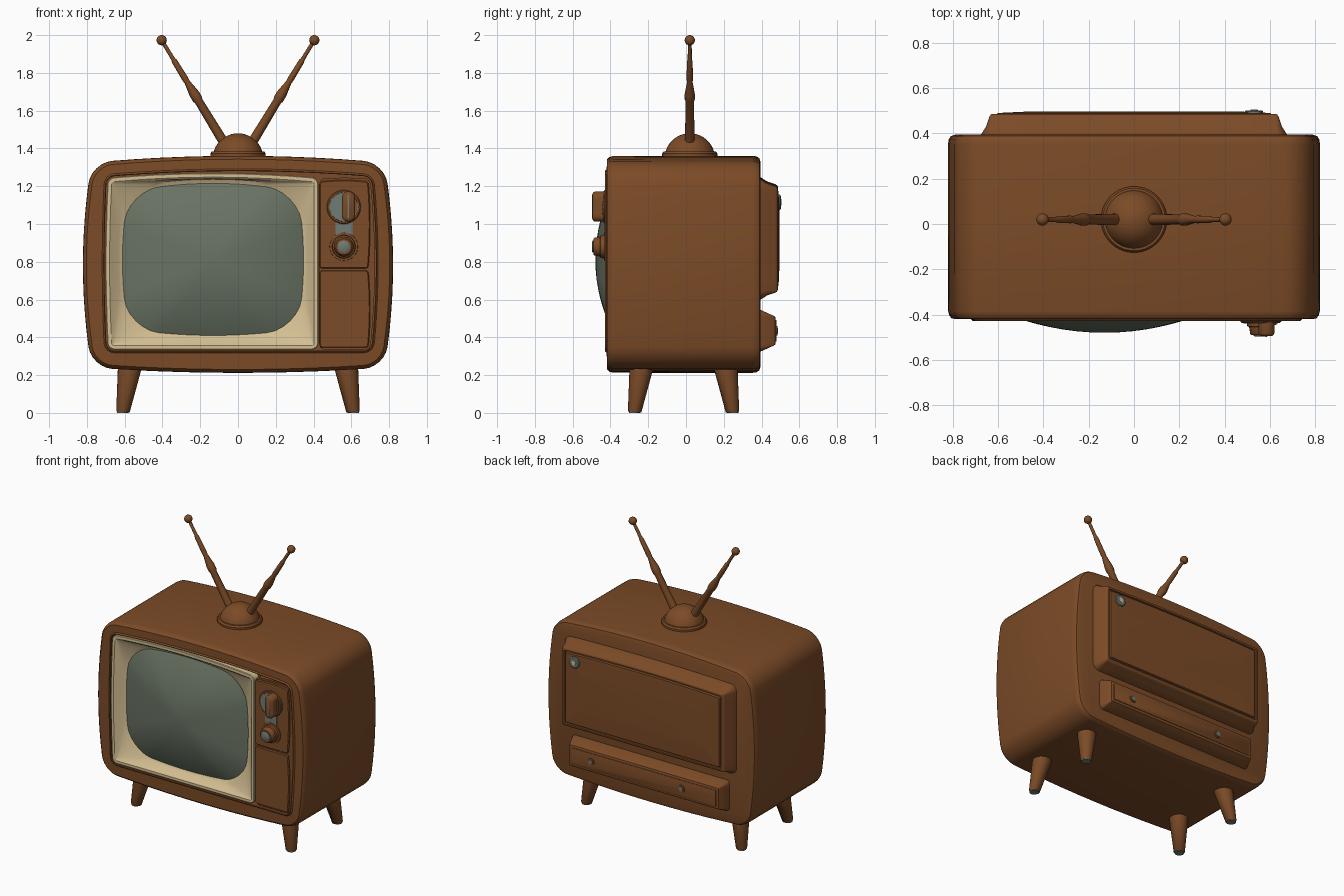
import bpy, bmesh, math
from mathutils import Vector

cube = bpy.data.objects.get("Cube")
if cube:
    bpy.data.objects.remove(cube, do_unlink=True)


def material(name, rgb):
    m = bpy.data.materials.new(name)
    m.use_nodes = True
    m.diffuse_color = (*rgb, 1)
    m.node_tree.nodes["Principled BSDF"].inputs["Base Color"].default_value = (*rgb, 1)
    return m


BROWN = material("brown wood", (0.2, 0.07, 0.02))
CREAM = material("cream plastic", (0.66, 0.52, 0.29))
GLASS = material("grey green glass", (0.14, 0.17, 0.125))
METAL = material("dull metal", (0.16, 0.2, 0.18))


def outline(box, bulge=(0, 0, 0, 0), r=0.03, inset=0.0, arc=6, side=10):
    """Rounded rectangle in x, z whose left, right, bottom, top sides bow outward."""
    x0, x1, z0, z1 = box[0] + inset, box[1] - inset, box[2] + inset, box[3] - inset
    r = max(r - inset, 0.004)
    corners = [(x1 - r, z1 - r), (x0 + r, z1 - r), (x0 + r, z0 + r), (x1 - r, z0 + r)]
    pts = []
    for i, (cx, cz) in enumerate(corners):
        for k in range(arc + 1):
            a = (i + k / arc) * math.pi / 2
            pts.append(Vector((cx + r * math.cos(a), cz + r * math.sin(a))))
        a = (i + 1) * math.pi / 2
        nxt = Vector(corners[(i + 1) % 4]) + Vector((math.cos(a), math.sin(a))) * r
        last = pts[-1]
        pts += [last.lerp(nxt, k / side) for k in range(1, side)]
    cx, cz, hw, hh = (x0 + x1) / 2, (z0 + z1) / 2, (x1 - x0) / 2, (z1 - z0) / 2
    out = []
    for p in pts:
        u, v = (p.x - cx) / hw, (p.y - cz) / hh
        bx = bulge[1] if u > 0 else bulge[0]
        bz = bulge[3] if v > 0 else bulge[2]
        out.append((p.x + bx * u * (1 - v * v), p.y + bz * v * (1 - u * u)))
    return out


def skin(name, rings, mat, caps=(True, True), angle=35):
    """Joins rings of 3D points into one surface."""
    bm = bmesh.new()
    loops = [[bm.verts.new(p) for p in ring] for ring in rings]
    n = len(loops[0])
    for a, b in zip(loops, loops[1:]):
        for i in range(n):
            bm.faces.new((a[i], a[(i + 1) % n], b[(i + 1) % n], b[i]))
    for use, loop in zip(caps, (loops[0], loops[-1])):
        if use:
            bm.faces.new(loop)
    bmesh.ops.recalc_face_normals(bm, faces=bm.faces)
    me = bpy.data.meshes.new(name)
    bm.to_mesh(me)
    bm.free()
    me.materials.append(mat)
    me.shade_smooth()
    me.set_sharp_from_angle(angle=math.radians(angle))
    ob = bpy.data.objects.new(name, me)
    bpy.context.collection.objects.link(ob)
    return ob


def loft(name, layers, mat, **kw):
    return skin(name, [[(x, y, z) for x, z in loop] for loop, y in layers], mat, **kw)


def plate(name, box, steps, mat, bulge=(0, 0, 0, 0), r=0.03):
    """Stack of insets of one outline: steps are (inset, y)."""
    return loft(name, [(outline(box, bulge, r, i), y) for i, y in steps], mat)


def rod(name, start, end, profile, mat, n=24):
    """Turned part: profile holds (fraction along the axis, radius)."""
    start, end = Vector(start), Vector(end)
    q = (end - start).to_track_quat('Z', 'Y')
    ring = [(math.cos(2 * math.pi * k / n), math.sin(2 * math.pi * k / n)) for k in range(n)]
    return skin(name, [[start.lerp(end, t) + q @ Vector((c * r, s * r, 0)) for c, s in ring]
                       for t, r in profile], mat)


def dome(r, n=10, start=0.0):
    """Profile of a sphere or half sphere along an axis from 0 to 1."""
    angles = [start + (math.pi / 2 - start) * k / n for k in range(n)] + [math.pi / 2 - 0.02]
    lo = math.sin(start)
    return [((math.sin(a) - lo) / (1 - lo), r * math.cos(a)) for a in angles]


# Cabinet with a shallow opening in the front
case = (-0.775, 0.775, 0.24, 1.325)
case_bow = (0.046, 0.046, 0.028, 0.036)
opening = (-0.695, 0.705, 0.33, 1.25)
open_bow = (0.012, 0.025, 0.0, 0.03)
shell = [(0.035, 0.395), (0.012, 0.388), (0.003, 0.372), (0, 0.35), (0, 0),
         (0.001, -0.385), (0.006, -0.405), (0.018, -0.418)]
layers = [(outline(case, case_bow, 0.11, i), y) for i, y in shell]
layers += [(outline(opening, open_bow, 0.04, i), y)
           for i, y in [(-0.012, -0.42), (-0.004, -0.428), (0, -0.425), (0, -0.36)]]
loft("cabinet", layers, BROWN)

# Cream surround sloping in to the screen
frame = (-0.69, 0.425, 0.335, 1.245)
frame_bow = (0.012, 0, 0, 0.025)
screen = (-0.58, 0.315, 0.445, 1.17)
screen_bow = (0.032, 0.032, 0.035, 0.045)
layers = [(outline(frame, frame_bow, 0.035, i), y)
          for i, y in [(0, -0.37), (0, -0.422), (0.004, -0.426), (0.022, -0.426), (0.03, -0.42)]]
layers += [(outline(screen, screen_bow, 0.16, i), y)
           for i, y in [(-0.022, -0.385), (-0.005, -0.375), (0.01, -0.37)]]
loft("screen_surround", layers, CREAM, caps=(False, False))

# Bulging glass
rim = outline(screen, screen_bow, 0.16)
cx, cz = -0.13, 0.81
layers = []
for k in range(13):
    s = math.cos(k / 12 * math.pi / 2) if k < 12 else 0.02
    layers.append(([(cx + (x - cx) * s, cz + (z - cz) * s) for x, z in rim],
                   -0.38 - 0.1 * (1 - s * s)))
loft("screen", layers, GLASS, caps=(False, True))

# Control panel
raised = [(0, -0.37), (0, -0.42), (0.005, -0.427)]
plate("control_backing", (0.43, 0.7, 0.335, 1.24), [(0, -0.37), (0, -0.415)], BROWN,
      (0, 0.025, 0, 0.005), 0.03)
plate("upper_control_plate", (0.432, 0.69, 0.765, 1.225), raised, BROWN, (0, 0.01, 0, 0.008), 0.015)
plate("lower_control_plate", (0.432, 0.69, 0.345, 0.755), raised, BROWN, (0, 0.01, 0, 0), 0.015)
plate("dial_link_plate", (0.515, 0.605, 0.93, 1.03), [(0, -0.42), (0, -0.431)], METAL, r=0.01)

# Channel knob with a grip bar
kx, kz, lz = 0.56, 1.09, 0.88
rod("channel_ring", (kx, -0.42, kz), (kx, -0.436, kz), [(0, 0.09), (0.7, 0.09), (1, 0.085)], BROWN, 32)
rod("channel_dial", (kx, -0.43, kz), (kx, -0.44, kz), [(0, 0.078), (1, 0.076)], METAL, 32)
plate("channel_dial_cover", (kx, 0.63, 1.04, 1.15), [(0, -0.43), (0, -0.446)], BROWN, r=0.04)
plate("channel_grip", (0.55, 0.62, 1.012, 1.172),
      [(0, -0.43), (0, -0.482), (0.004, -0.49), (0.012, -0.495)], BROWN, r=0.034)
plate("channel_pointer", (0.58, 0.588, 1.03, 1.155), [(0, -0.49), (0, -0.498)], METAL, r=0.004)

# Volume knob
rod("volume_knob", (kx, -0.42, lz), (kx, -0.49, lz),
    [(0, 0.076), (0.2, 0.074), (0.22, 0.062), (0.45, 0.06), (0.5, 0.052), (0.92, 0.047), (1, 0.042)], BROWN, 28)
rod("volume_cap", (kx, -0.485, lz), (kx, -0.497, lz), [(0, 0.032), (0.7, 0.032), (1, 0.026)], METAL)

# Rear housings
plate("rear_cover", (-0.675, 0.675, 0.6, 1.235),
      [(0, 0.38), (0, 0.395), (0.022, 0.43), (0.036, 0.472), (0.042, 0.482), (0.05, 0.486),
       (0.058, 0.486), (0.061, 0.478), (0.068, 0.478), (0.072, 0.49), (0.2, 0.496)],
      BROWN, (0, 0, 0, 0.012), 0.05)
low = (-0.62, 0.62, 0.325, 0.545)
plate("rear_lower_housing", low,
      [(0, 0.38), (0, 0.395), (0.03, 0.462), (0.036, 0.472), (0.045, 0.475)], BROWN, r=0.03)
plate("rear_lower_panel", low, [(0.052, 0.47), (0.053, 0.478), (0.056, 0.48)], BROWN, r=0.03)
rod("rear_badge", (0.53, 0.48, 1.115), (0.53, 0.502, 1.115), [(0, 0.04), (0.8, 0.04), (1, 0.034)], METAL)
rod("rear_badge_centre", (0.53, 0.495, 1.115), (0.53, 0.505, 1.115), [(0, 0.018), (1, 0.016)], CREAM)
for side, x in (("left", 0.41), ("right", -0.3)):
    rod(side + "_rear_screw_ring", (x, 0.47, 0.435), (x, 0.485, 0.435), [(0, 0.027), (1, 0.025)], BROWN)
    rod(side + "_rear_screw", (x, 0.48, 0.435), (x, 0.488, 0.435), [(0, 0.017), (1, 0.015)], METAL)

# Aerial base
ay = 0.02
rod("aerial_base_ring", (0, ay, 1.34), (0, ay, 1.385), [(0, 0.146), (0.75, 0.146), (1, 0.138)], BROWN, 40)
rod("aerial_base_dome", (0, ay, 1.375), (0, ay, 1.48), dome(0.133, start=0.2), BROWN, 40)

# Telescopic rods and splayed legs
for side, s in (("left", 1), ("right", -1)):
    tip = Vector((s * 0.404, ay, 1.973))
    rod(side + "_aerial", (s * 0.065, ay, 1.415), tip,
        [(0, 0.026), (0.42, 0.022), (0.44, 0.027), (0.49, 0.027), (0.6, 0.015),
         (0.63, 0.017), (0.8, 0.015), (0.82, 0.011), (1, 0.01)], BROWN, 16)
    ball = dome(0.027, start=-math.pi / 2 + 0.02, n=14)
    rod(side + "_aerial_tip", tip - Vector((0, 0, 0.027)), tip + Vector((0, 0, 0.027)), ball, BROWN, 20)
    for end, e in (("front", -1), ("back", 1)):
        foot = (s * 0.61, -0.013 + e * 0.26, 0.0)
        top = (s * 0.572, -0.013 + e * 0.222, 0.25)
        leg = rod(f"{side}_{end}_leg", foot, top, [(0, 0.031), (0.03, 0.036), (1, 0.064)], BROWN)
        for v in leg.data.vertices:
            v.co.z = max(v.co.z, 0.003)
        rod(f"{side}_{end}_foot_pad", foot, (foot[0], foot[1], 0.008), [(0, 0.03), (1, 0.03)], METAL)
